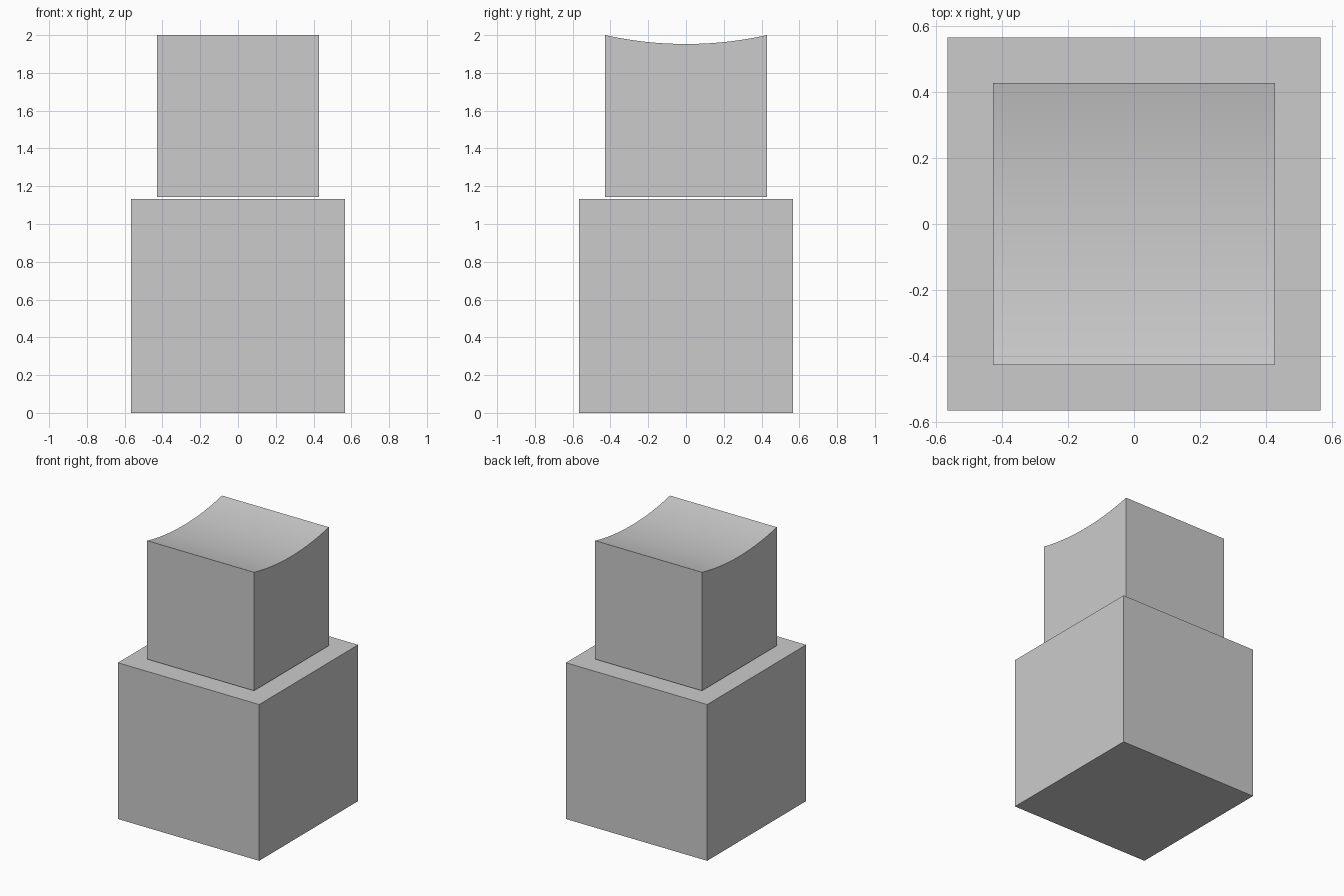
import bpy
import bmesh
import math

cube = bpy.data.objects.get("Cube")
if cube:
    bpy.data.objects.remove(cube, do_unlink=True)

grey = bpy.data.materials.new("plain grey")
grey.use_nodes = True
colour = (0.6, 0.6, 0.6, 1)
grey.diffuse_color = colour
grey.node_tree.nodes["Principled BSDF"].inputs["Base Color"].default_value = colour


def extrude_profile(name, profile, half_width):
    """Extrude a closed (y, z) profile along x, centred on x = 0."""
    bm = bmesh.new()
    face = bm.faces.new([bm.verts.new((-half_width, y, z)) for y, z in profile])
    extruded = bmesh.ops.extrude_face_region(bm, geom=[face], use_keep_orig=True)
    moved = [v for v in extruded["geom"] if isinstance(v, bmesh.types.BMVert)]
    bmesh.ops.translate(bm, verts=moved, vec=(2 * half_width, 0, 0))
    bmesh.ops.recalc_face_normals(bm, faces=bm.faces)
    mesh = bpy.data.meshes.new(name)
    bm.to_mesh(mesh)
    bm.free()
    mesh.materials.append(grey)
    obj = bpy.data.objects.new(name, mesh)
    bpy.context.collection.objects.link(obj)
    return obj


# Lower block: a plain cube
BASE = 0.566
base_top = 2 * BASE
extrude_profile("base_block",
                [(-BASE, 0), (BASE, 0), (BASE, base_top), (-BASE, base_top)], BASE)

# Upper block: floats just above the base, with a shallow trough along x
TOP, BOTTOM, HEIGHT, SAG, STEPS = 0.428, 1.142, 2.0, 0.047, 32
radius = (TOP ** 2 + SAG ** 2) / (2 * SAG)
sweep = math.asin(TOP / radius)
centre_z = HEIGHT - SAG + radius
arc = []
for i in range(STEPS + 1):
    a = sweep * (1 - 2 * i / STEPS)
    arc.append((radius * math.sin(a), centre_z - radius * math.cos(a)))
top_block = extrude_profile("top_block", [(-TOP, BOTTOM), (TOP, BOTTOM)] + arc, TOP)

# Smooth the trough, keep the block edges sharp
bpy.ops.object.select_all(action="DESELECT")
top_block.select_set(True)
bpy.context.view_layer.objects.active = top_block
bpy.ops.object.shade_smooth_by_angle(angle=math.radians(30))
